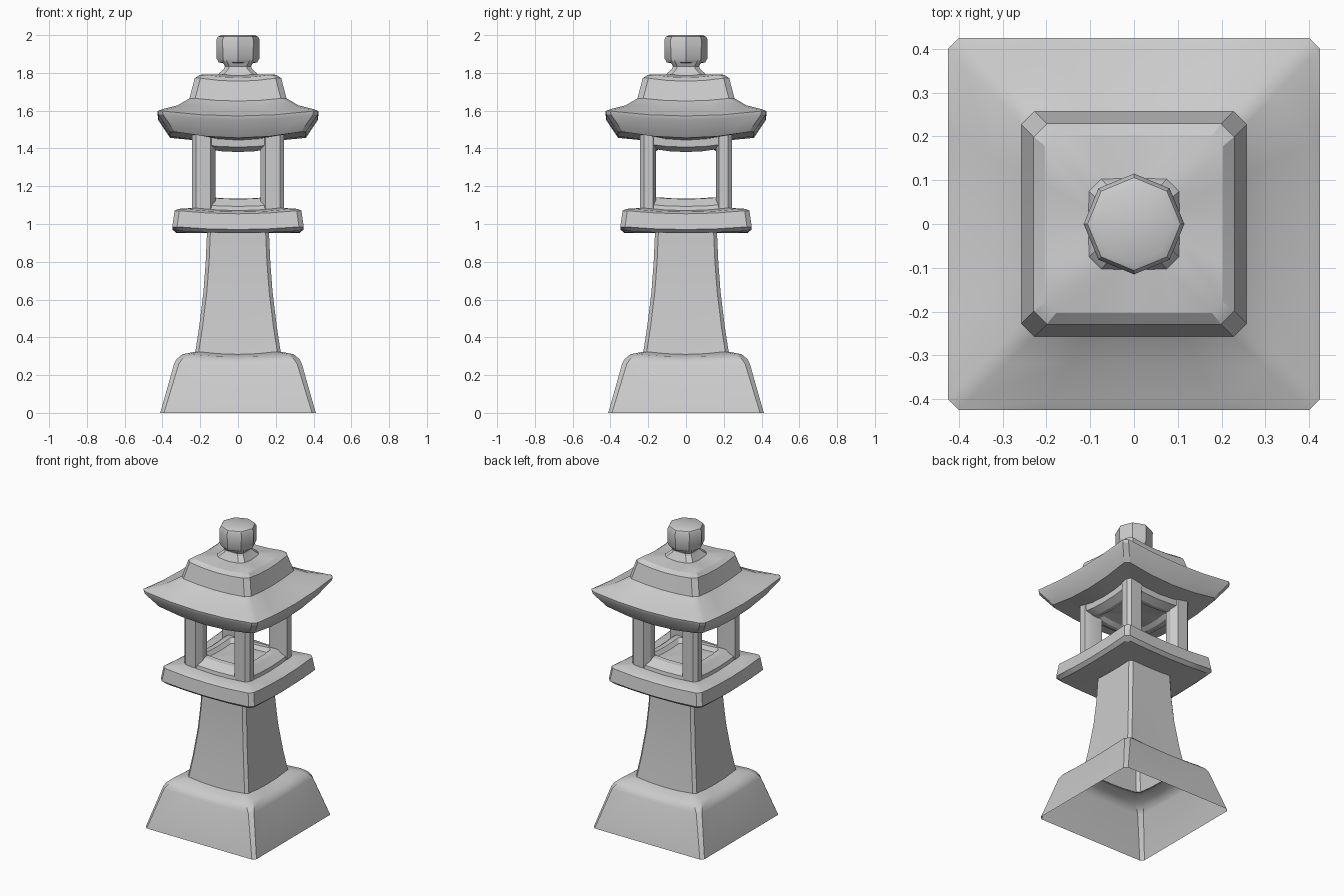
import bpy, bmesh
from math import cos, sin, pi, radians

SEG = 4  # segments along each side of a square ring


def finish(bm, name):
    bmesh.ops.recalc_face_normals(bm, faces=bm.faces)
    me = bpy.data.meshes.new(name)
    bm.to_mesh(me)
    bm.free()
    ob = bpy.data.objects.new(name, me)
    bpy.context.collection.objects.link(ob)
    bpy.ops.object.select_all(action='DESELECT')
    ob.select_set(True)
    bpy.context.view_layer.objects.active = ob
    bpy.ops.object.shade_smooth_by_angle(angle=radians(28))
    return ob


def square_ring(half, z, chamfer, sag):
    """Square with cut corners whose sides dip by sag in the middle."""
    pts = []
    for k in range(4):
        c, s = round(cos(k * pi / 2)), round(sin(k * pi / 2))
        for i in range(SEG + 1):
            t = -1 + 2 * i / SEG
            x, y = t * (half - chamfer), -half
            pts.append((c * x - s * y, s * x + c * y, z - sag * (1 - t * t)))
    return pts


def loft(name, rings, cap_bottom=False, cap_top=False):
    bm = bmesh.new()
    loops = [[bm.verts.new(p) for p in r] for r in rings]
    n = len(loops[0])
    for a, b in zip(loops, loops[1:]):
        for i in range(n):
            j = (i + 1) % n
            bm.faces.new((a[i], a[j], b[j], b[i]))
    if cap_bottom:
        bm.faces.new(loops[0][::-1])
    if cap_top:
        bm.faces.new(loops[-1])
    return finish(bm, name)


def square_loft(name, profile, **caps):
    return loft(name, [square_ring(*p) for p in profile], **caps)


# Profiles: (half width, z, corner chamfer, side sag)
# Hollow foot, open underneath
square_loft("foot", [
    (0.412, 0.0, 0.02, 0), (0.338, 0.26, 0.025, 0.005),
    (0.325, 0.285, 0.03, 0.008), (0.295, 0.31, 0.035, 0.012),
    (0.22, 0.325, 0.02, 0.014)])

# Flared shaft
square_loft("shaft", [
    (0.226, 0.322, 0.018, 0.014), (0.205, 0.46, 0.018, 0.008),
    (0.183, 0.64, 0.018, 0.003), (0.171, 0.80, 0.018, 0),
    (0.164, 0.96, 0.018, 0)])

# Platform slab
square_loft("platform", [
    (0.15, 0.955, 0.02, 0.004), (0.325, 0.962, 0.025, 0.01),
    (0.348, 0.985, 0.025, 0.014), (0.336, 1.07, 0.025, 0.016),
    (0.318, 1.08, 0.025, 0.016), (0.24, 1.085, 0.02, 0.014)])

# Sill and lamp chamber floor
square_loft("chamber_sill", [
    (0.24, 1.08, 0.02, 0.014), (0.235, 1.105, 0.02, 0.012),
    (0.185, 1.14, 0.02, 0.008), (0.15, 1.14, 0.02, 0.006),
    (0.13, 1.115, 0.02, 0.004), (0.03, 1.115, 0.01, 0)], cap_top=True)

# Four corner posts
section = [(0.145, 0.243), (0.222, 0.243), (0.243, 0.222), (0.243, 0.175),
           (0.205, 0.16), (0.12, 0.16), (0.12, 0.205)]
for sx, xn in ((-1, "left"), (1, "right")):
    for sy, yn in ((-1, "front"), (1, "back")):
        loft(f"{yn}_{xn}_post",
             [[(sx * x, sy * y, z) for x, y in section] for z in (1.08, 1.48)],
             cap_bottom=True, cap_top=True)

# Lintel and chamber ceiling
square_loft("chamber_lintel", [
    (0.03, 1.41, 0.01, 0), (0.14, 1.41, 0.02, 0.012),
    (0.165, 1.395, 0.02, 0.014), (0.19, 1.397, 0.02, 0.016),
    (0.235, 1.425, 0.02, 0.018), (0.238, 1.475, 0.02, 0.02)], cap_bottom=True)

# Two-tier roof
square_loft("roof", [
    (0.15, 1.455, 0.02, 0.01), (0.225, 1.468, 0.025, 0.025),
    (0.36, 1.488, 0.025, 0.032), (0.422, 1.58, 0.025, 0.03),
    (0.425, 1.598, 0.025, 0.026), (0.40, 1.608, 0.025, 0.024),
    (0.32, 1.628, 0.025, 0.018), (0.257, 1.665, 0.03, 0.014),
    (0.229, 1.772, 0.03, 0.016), (0.203, 1.79, 0.025, 0.014),
    (0.10, 1.792, 0.03, 0.006)])

# Finial neck
square_loft("finial_neck", [
    (0.106, 1.785, 0.028, 0.004), (0.10, 1.798, 0.028, 0.004),
    (0.074, 1.822, 0.025, 0), (0.07, 1.835, 0.025, 0),
    (0.085, 1.865, 0.025, 0)])

# Eight-sided finial cap
cap = [(0.075, 1.85), (0.102, 1.856), (0.113, 1.875), (0.115, 1.975),
       (0.106, 1.992), (0.088, 2.0)]
loft("finial_cap", [[(r * cos(k * pi / 4), r * sin(k * pi / 4), z)
                     for k in range(8)] for r, z in cap],
     cap_bottom=True, cap_top=True)
